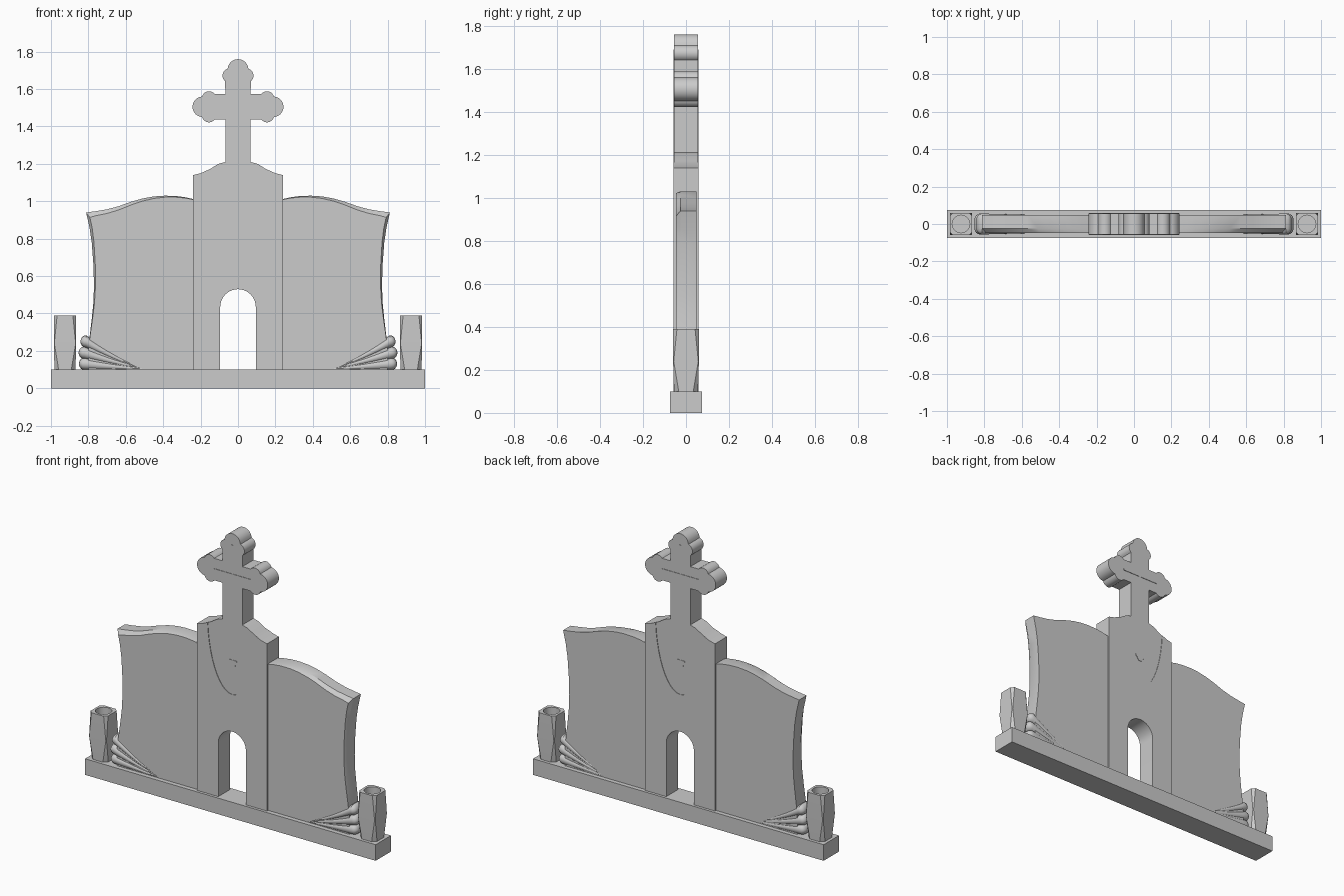
import bpy, bmesh
from math import sin, cos, pi, radians, copysign

if "Cube" in bpy.data.objects:
    bpy.data.objects.remove(bpy.data.objects["Cube"])


def loft(name, loops):
    """Skin closed loops of equal length, with flat caps."""
    bm = bmesh.new()
    rings = [[bm.verts.new(p) for p in loop] for loop in loops]
    n = len(rings[0])
    for a, b in zip(rings, rings[1:]):
        for i in range(n):
            bm.faces.new((a[i], a[(i + 1) % n], b[(i + 1) % n], b[i]))
    bm.faces.new(rings[0])
    bm.faces.new(rings[-1])
    bmesh.ops.recalc_face_normals(bm, faces=bm.faces)
    me = bpy.data.meshes.new(name)
    bm.to_mesh(me)
    bm.free()
    ob = bpy.data.objects.new(name, me)
    bpy.context.collection.objects.link(ob)
    return ob


def prism(name, pts, y0, y1):
    return loft(name, [[(x, y, z) for x, z in pts] for y in (y0, y1)])


def cut(ob, cutter):
    """Apply a boolean difference and drop the cutter."""
    m = ob.modifiers.new("cut", 'BOOLEAN')
    m.operation, m.solver, m.object = 'DIFFERENCE', 'EXACT', cutter
    bpy.context.view_layer.update()
    ev = ob.evaluated_get(bpy.context.evaluated_depsgraph_get())
    me = bpy.data.meshes.new_from_object(ev)
    ob.modifiers.clear()
    ob.data = me
    bpy.data.objects.remove(cutter)


def arc(cx, cy, r, a0, a1, n):
    return [(cx + r * cos(radians(a0 + (a1 - a0) * i / n)),
             cy + r * sin(radians(a0 + (a1 - a0) * i / n))) for i in range(n + 1)]


def trefoil(deg, off=0.0, k=1.0):
    """Three-lobed arm end pointing along deg, around the cross centre."""
    uv = (arc(0.155, -0.045, 0.038, -142, -16, 10) + arc(0.188, 0, 0.055, -82, 82, 14)
          + arc(0.155, 0.045, 0.038, 16, 142, 10))
    c, s = cos(radians(deg)), sin(radians(deg))
    return [((u * k + off) * c - v * k * s, 1.505 + (u * k + off) * s + v * k * c) for u, v in uv]


# base slab
prism("base", [(-1, 0), (1, 0), (1, 0.1), (-1, 0.1)], -0.075, 0.075)

# central pillar with arched opening and cross, one outline
W = 0.068
shoulder = [(0.24, 0.1), (0.24, 1.14), (0.2, 1.15), (0.15, 1.172), (0.105, 1.2), (W, 1.21),
            (W, 1.505 - W)]
outline = ([(-0.095, 0.1)] + arc(0, 0.435, 0.095, 180, 0, 20) + [(0.095, 0.1)]
           + shoulder + trefoil(0) + [(W, 1.505 + W)] + trefoil(90, 0.012)
           + [(-W, 1.505 + W)] + trefoil(180) + [(-x, z) for x, z in reversed(shoulder)])
D = 0.058
pillar = prism("pillar_with_cross", outline, -D, D)

# shallow curved recess on both faces of the pillar
recess = [(0.3, 1.85), (-0.3, 1.85), (-0.3, 1.32)]
recess += [(-0.17 * cos(pi * i / 24), 1.22 - 0.46 * sin(pi * i / 24)) for i in range(25)]
recess += [(0.3, 1.32)]
for s in (-1, 1):
    cut(pillar, prism("recess_cutter", recess, s * (D - 0.003), s * (D + 0.03)))

# slim raised cross lying in the recess
t = 0.005
slim = ([(t, 1.505 - t)] + [(0.125, 1.505 - t), (0.125, 1.505 + t), (t, 1.505 + t), (t, 1.69),
        (-t, 1.69), (-t, 1.505 + t), (-0.125, 1.505 + t), (-0.125, 1.505 - t), (-t, 1.505 - t),
        (-t, 0.975)] + trefoil(-90, 0.48, 0.4) + [(t, 0.975)])
prism("slim_cross", slim, -D, D)

# wing outline: x, z, then inward shift of the front chamfer
WING = [(0.23, 0.1, 0, 0), (0.8, 0.1, 0, 0), (0.8, 0.2, 0, 0), (0.793, 0.28, .002, 0),
        (0.782, 0.37, .004, 0), (0.773, 0.46, .006, 0), (0.77, 0.55, .008, 0),
        (0.773, 0.66, .01, 0), (0.782, 0.78, .012, 0), (0.794, 0.86, .014, 0),
        (0.812, 0.94, .02, .026), (0.76, 0.947, 0, .024), (0.7, 0.957, 0, .022),
        (0.64, 0.973, 0, .02), (0.57, 0.998, 0, .017), (0.51, 1.015, 0, .014),
        (0.45, 1.026, 0, .011), (0.39, 1.03, 0, .008), (0.33, 1.028, 0, .006),
        (0.28, 1.021, 0, .004), (0.23, 1.01, 0, .003)]


def flute(name, s, path):
    """Tapering horn with a rounded outer end; path rows are x, z, radius z, radius y."""
    loops = []
    for x, z, rz, ry in path:
        ring = []
        for i in range(24):
            a = 2 * pi * i / 24
            c = cos(a)
            ring.append((s * x, copysign(abs(c) ** 0.6, c) * ry, z + rz * sin(a)))
        loops.append(ring)
    loft(name, loops)


def octagon(cx, h, c, z):
    q = h - c
    return [(cx + x, y, z) for x, y in ((h, -q), (h, q), (q, h), (-q, h),
                                        (-h, q), (-h, -q), (-q, -h), (q, -h))]


for s, side in ((-1, "left"), (1, "right")):
    # wing slab with chamfered front rim
    loft(side + "_wing", [[(s * x, 0.048, z) for x, z, a, b in WING],
                          [(s * x, -0.025, z) for x, z, a, b in WING],
                          [(s * (x - a), -0.047, z - b) for x, z, a, b in WING]])

    # three fanned flutes at the foot of the wing
    for k, (zo, xe) in enumerate(((0.131, 0.85), (0.19, 0.852), (0.25, 0.842))):
        x0 = 0.46 + 0.02 * k
        path = []
        for i in range(13):
            f = i / 12
            x = x0 + (xe - 0.03 - x0) * f
            z = 0.1 + (zo - 0.1) * (0.75 * f + 0.25 * f * f)
            path.append((x, z, 0.004 + 0.03 * f, 0.046 + 0.01 * f))
        for a in (25, 45, 62, 76, 87):
            c = cos(radians(a))
            path.append((xe - 0.03 + 0.03 * sin(radians(a)), zo, 0.034 * c, 0.026 + 0.03 * c))
        flute(f"{side}_flute_{k + 1}", s, path)

    # square vase with tapering corner facets and a round hollow
    cx = s * 0.925
    vase = loft(side + "_vase", [octagon(cx, 0.056, 0.022, 0.1), octagon(cx, 0.06, 0.003, 0.24),
                                 octagon(cx, 0.06, 0.018, 0.39)])
    ring = arc(cx, 0, 0.047, 0, 348.75, 31)
    cut(vase, loft("hollow_cutter", [[(x, y, z) for x, y in ring] for z in (0.34, 0.45)]))

# smooth curved surfaces, keep edges sharp
bpy.ops.object.select_all(action='SELECT')
bpy.context.view_layer.objects.active = pillar
bpy.ops.object.shade_smooth_by_angle(angle=radians(30))
